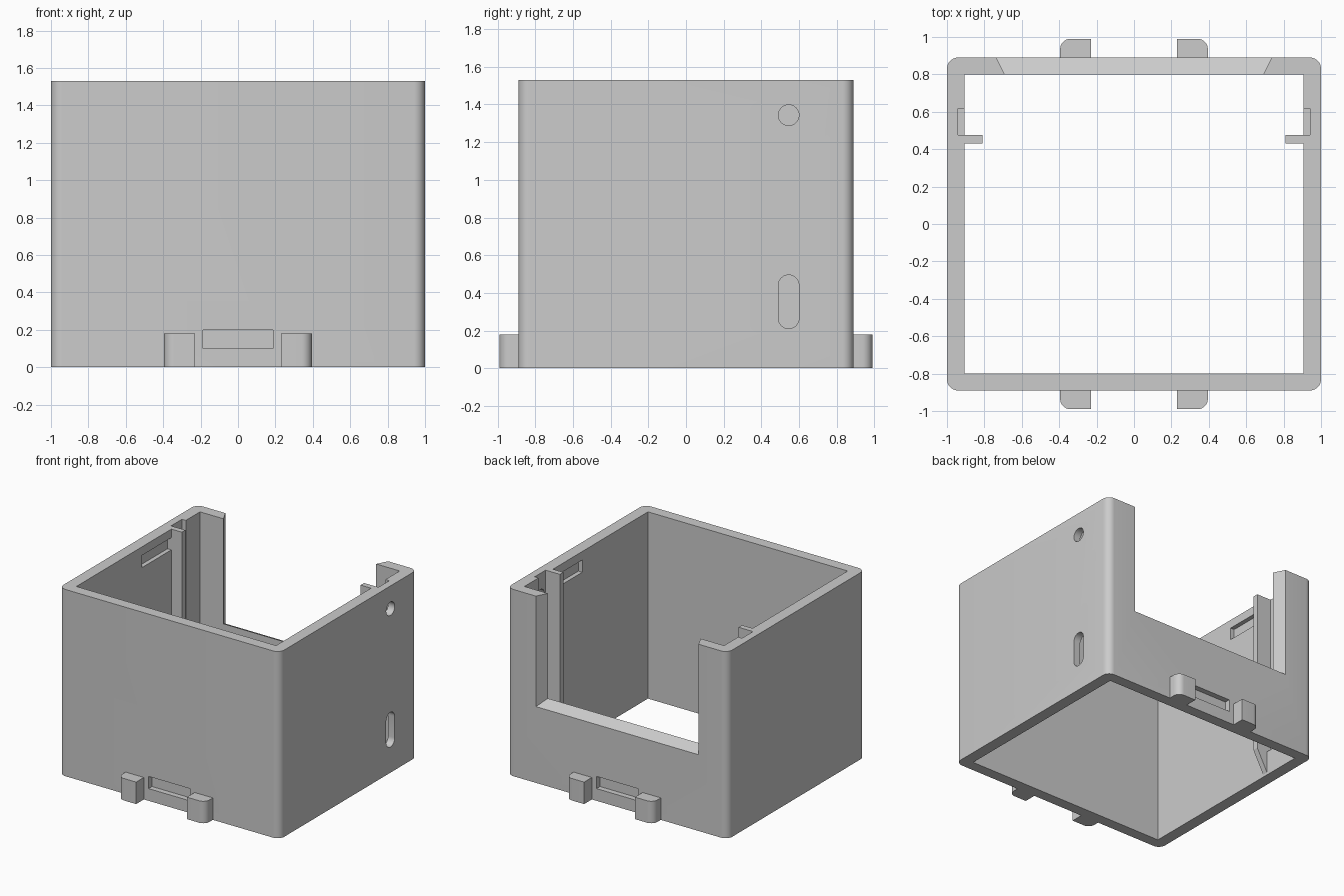
import bpy, bmesh, math

if "Cube" in bpy.data.objects:
    bpy.data.objects.remove(bpy.data.objects["Cube"])

grey = bpy.data.materials.new("light grey plastic")
grey.diffuse_color = (0.6, 0.6, 0.6, 1)
grey.use_nodes = True
grey.node_tree.nodes["Principled BSDF"].inputs["Base Color"].default_value = grey.diffuse_color


def loft(name, a, b):
    """Closed solid between two matching loops of 3D points."""
    bm = bmesh.new()
    va = [bm.verts.new(p) for p in a]
    vb = [bm.verts.new(p) for p in b]
    n = len(va)
    bm.faces.new(va)
    bm.faces.new(vb)
    for i in range(n):
        j = (i + 1) % n
        bm.faces.new((va[i], va[j], vb[j], vb[i]))
    bmesh.ops.recalc_face_normals(bm, faces=bm.faces)
    me = bpy.data.meshes.new(name)
    bm.to_mesh(me)
    bm.free()
    me.materials.append(grey)
    ob = bpy.data.objects.new(name, me)
    bpy.context.collection.objects.link(ob)
    return ob


def box(name, x0, x1, y0, y1, z0, z1):
    p = [(x0, y0), (x1, y0), (x1, y1), (x0, y1)]
    return loft(name, [(x, y, z0) for x, y in p], [(x, y, z1) for x, y in p])


def arc(cx, cy, r, start, end, steps=8):
    return [(cx + r * math.cos(math.radians(start + (end - start) * i / steps)),
             cy + r * math.sin(math.radians(start + (end - start) * i / steps)))
            for i in range(steps + 1)]


def smooth(ob):
    bpy.ops.object.select_all(action='DESELECT')
    ob.select_set(True)
    bpy.context.view_layer.objects.active = ob
    bpy.ops.object.shade_smooth_by_angle(angle=math.radians(30))


def cut(ob, cutter):
    m = ob.modifiers.new("cut", 'BOOLEAN')
    m.operation, m.solver, m.object = 'DIFFERENCE', 'EXACT', cutter
    bpy.context.view_layer.objects.active = ob
    bpy.ops.object.modifier_apply(modifier=m.name)
    bpy.data.objects.remove(cutter)


H = 1.53

# Outer shell with rounded vertical corners
r = 0.06
outline = (arc(1 - r, 0.89 - r, r, 0, 90) + arc(-1 + r, 0.89 - r, r, 90, 180)
           + arc(-1 + r, -0.89 + r, r, 180, 270) + arc(1 - r, -0.89 + r, r, 270, 360))
shell = loft("shell", [(x, y, 0) for x, y in outline], [(x, y, H) for x, y in outline])
cut(shell, box("cavity", -0.905, 0.905, -0.8, 0.8, -0.2, H + 0.2))


# Flared opening in the back wall
def opening(y):
    d = (y - 0.89) * 0.5
    w, z = 0.737 + d, 0.625 - d
    return [(-w, y, z), (w, y, z), (w, y, H + 0.2), (-w, y, H + 0.2)]


cut(shell, loft("opening", opening(0.98), opening(0.71)))

# Blind latch slots, front and back
for y0, y1 in ((-1, -0.845), (0.845, 1)):
    cut(shell, box("latch_slot", -0.187, 0.187, y0, y1, 0.1, 0.2))

# Inner grooves and snap recesses in both side walls
for s in (-1, 1):
    x0, x1 = sorted((s * 0.85, s * 0.94))
    cut(shell, box("groove", x0, x1, 0.475, 0.617, 0.2, H + 0.2))
    cut(shell, box("recess", x0, x1, 0.05, 0.43, 1.36, 1.46))

# Round hole and long hole through the right wall
for z0, z1 in ((1.343, 1.343), (0.265, 0.44)):
    p = arc(0.545, z1, 0.055, 0, 180, 12) + arc(0.545, z0, 0.055, 180, 360, 12)
    if z0 == z1:
        p = arc(0.545, z0, 0.055, 0, 360, 24)[:-1]
    cut(shell, loft("hole", [(0.85, y, z) for y, z in p], [(1.1, y, z) for y, z in p]))
smooth(shell)

# Guide ribs with tapered lower ends
for s, side in ((-1, "left"), (1, "right")):
    p = [(0.905, 0.02), (0.81, 0.2), (0.81, H), (0.905, H)]
    loft(side + "_rib", [(s * x, 0.43, z) for x, z in p], [(s * x, 0.475, z) for x, z in p])

# Four foot tabs, each with one rounded outer corner
for sx, a in ((-1, "left"), (1, "right")):
    for sy, b in ((-1, "front"), (1, "back")):
        p = [(0.23, 0.99), (0.23, 0.885), (0.395, 0.885)] + arc(0.34, 0.935, 0.055, 0, 90)
        tab = loft(f"{b}_{a}_tab", [(sx * x, sy * y, 0) for x, y in p],
                   [(sx * x, sy * y, 0.18) for x, y in p])
        smooth(tab)
